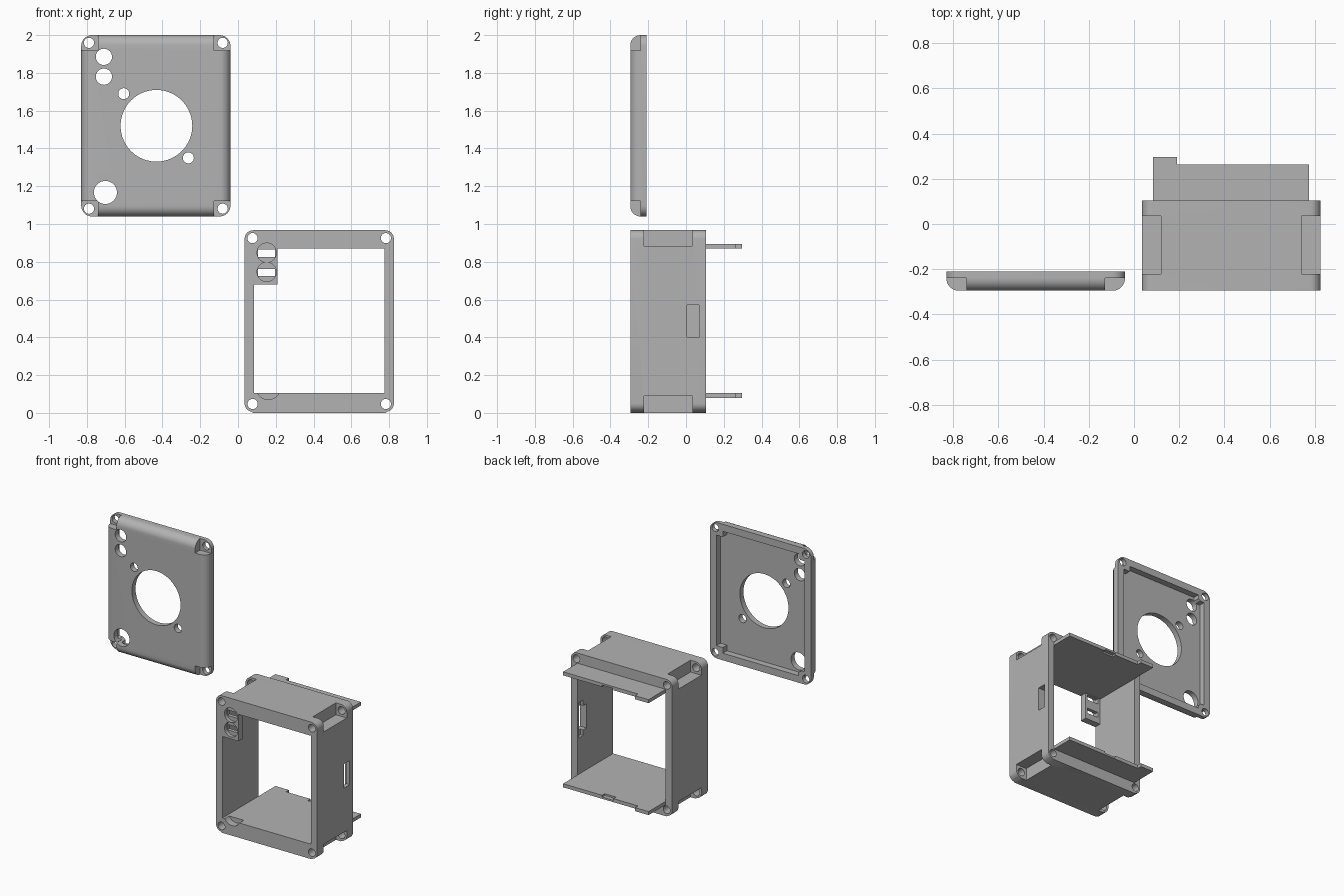
import bpy, bmesh, math

cube = bpy.data.objects.get("Cube")
if cube:
    bpy.data.objects.remove(cube)

grey = bpy.data.materials.new("grey plastic")
grey.use_nodes = True
COLOR = (0.45, 0.45, 0.45, 1)
grey.diffuse_color = COLOR
grey.node_tree.nodes["Principled BSDF"].inputs["Base Color"].default_value = COLOR

FRONT = -0.295


def prism(name, outline, y0, y1, round_front=0):
    """Extrude an x-z outline from y0 to y1, optionally rounding the front rim."""
    bm = bmesh.new()
    face = bm.faces.new([bm.verts.new((x, y0, z)) for x, z in outline])
    extruded = bmesh.ops.extrude_face_region(bm, geom=[face], use_keep_orig=True)
    moved = [v for v in extruded["geom"] if isinstance(v, bmesh.types.BMVert)]
    bmesh.ops.translate(bm, verts=moved, vec=(0, y1 - y0, 0))
    bmesh.ops.recalc_face_normals(bm, faces=bm.faces)
    if round_front:
        rim = [e for e in bm.edges if all(abs(v.co.y - y0) < 1e-5 for v in e.verts)]
        bmesh.ops.bevel(bm, geom=rim, offset=round_front, segments=8,
                        profile=0.5, affect='EDGES')
    mesh = bpy.data.meshes.new(name)
    bm.to_mesh(mesh)
    bm.free()
    mesh.materials.append(grey)
    obj = bpy.data.objects.new(name, mesh)
    bpy.context.collection.objects.link(obj)
    return obj


def rect(x0, x1, z0, z1):
    return [(x0, z0), (x1, z0), (x1, z1), (x0, z1)]


def circle(x, z, r, n=40):
    return [(x + r * math.cos(i * math.tau / n), z + r * math.sin(i * math.tau / n))
            for i in range(n)]


def rounded(x0, x1, z0, z1, r, steps=8):
    points = []
    centres = [(x1 - r, z1 - r), (x0 + r, z1 - r), (x0 + r, z0 + r), (x1 - r, z0 + r)]
    for q, (cx, cz) in enumerate(centres):
        for i in range(steps + 1):
            a = (q + i / steps) * math.pi / 2
            points.append((cx + r * math.cos(a), cz + r * math.sin(a)))
    return points


def cut(obj, outline, y0, y1):
    """Subtract a prism from the object."""
    cutter = prism("cutter", outline, y0, y1)
    cutter.hide_render = True
    mod = obj.modifiers.new("cut", 'BOOLEAN')
    mod.operation, mod.solver, mod.object = 'DIFFERENCE', 'EXACT', cutter
    bpy.context.view_layer.objects.active = obj
    bpy.ops.object.modifier_apply(modifier=mod.name)
    bpy.data.objects.remove(cutter)


def smooth(obj):
    bpy.ops.object.select_all(action='DESELECT')
    obj.select_set(True)
    bpy.context.view_layer.objects.active = obj
    bpy.ops.object.shade_smooth_by_angle(angle=math.radians(30))


def corners(x0, x1, z0, z1):
    """Each corner with the direction pointing out of the part."""
    return [(x, z, sx, sz) for x, sx in ((x0, -1), (x1, 1))
            for z, sz in ((z0, -1), (z1, 1))]


def corner_block(x, z, sx, sz, size_x, size_z):
    xs = sorted((x - sx * size_x, x + sx * 0.05))
    zs = sorted((z - sz * size_z, z + sz * 0.05))
    return rect(*xs, *zs)


# Front cover plate with a softly rounded front rim
PX0, PX1, PZ0, PZ1 = -0.83, -0.04, 1.04, 2.0
cover = prism("cover_plate", rounded(PX0, PX1, PZ0, PZ1, 0.057), FRONT, -0.21, 0.054)

# Recess behind the cover, stepping in around the corner bosses
xi, xb, zi, zb = 0.05, 0.1, 0.05, 0.09
recess = [(PX0 + xb, PZ0 + zi), (PX1 - xb, PZ0 + zi), (PX1 - xb, PZ0 + zb),
          (PX1 - xi, PZ0 + zb), (PX1 - xi, PZ1 - zb), (PX1 - xb, PZ1 - zb),
          (PX1 - xb, PZ1 - zi), (PX0 + xb, PZ1 - zi), (PX0 + xb, PZ1 - zb),
          (PX0 + xi, PZ1 - zb), (PX0 + xi, PZ0 + zb), (PX0 + xb, PZ0 + zb)]
cut(cover, recess, -0.255, -0.1)

# Screw seats and screw holes of the cover
for x, z, sx, sz in corners(PX0, PX1, PZ0, PZ1):
    cut(cover, corner_block(x, z, sx, sz, 0.088, 0.082), -0.4, -0.24)
    cut(cover, circle(x - sx * 0.041, z - sz * 0.041, 0.027, 24), -0.4, -0.1)

# Large opening, mounting holes, button holes and knob hole
for x, z, r in ((-0.432, 1.52, 0.19), (-0.605, 1.69, 0.029), (-0.263, 1.35, 0.029),
                (-0.71, 1.885, 0.043), (-0.71, 1.78, 0.043), (-0.702, 1.167, 0.061)):
    cut(cover, circle(x, z, r), -0.4, -0.1)
smooth(cover)

# Housing frame; its opening leaves a button bracket in the upper corner
BX0, BX1, BZ0, BZ1, BACK = 0.035, 0.825, 0.005, 0.967, 0.105
frame = prism("housing_frame", rounded(BX0, BX1, BZ0, BZ1, 0.045), FRONT, BACK)
opening = [(0.085, 0.105), (0.775, 0.105), (0.775, 0.87),
           (0.21, 0.87), (0.21, 0.68), (0.085, 0.68)]
cut(frame, opening, -0.4, 0.2)
cut(frame, rect(0.085, 0.25, 0.6, 0.87), -0.245, 0.2)

# Screw notches and screw holes of the housing
for x, z, sx, sz in corners(BX0, BX1, BZ0, BZ1):
    cut(frame, corner_block(x, z, sx, sz, 0.085, 0.084), -0.222, 0.035)
    cut(frame, circle(x - sx * 0.042, z - sz * 0.042, 0.027, 24), -0.4, 0.2)

# Button pockets with slots, and the knob clearance
for z in (0.848, 0.746):
    cut(frame, circle(0.152, z, 0.051), -0.4, -0.27)
    cut(frame, rect(0.106, 0.196, z - 0.022, z + 0.016), -0.4, -0.2)
cut(frame, circle(0.16, 0.135, 0.064), -0.4, -0.245)

# Side slot with a taller pocket on the inner wall
cut(frame, rect(0.7, 0.9, 0.4, 0.57), 0.005, 0.068)
cut(frame, rect(0.7, 0.797, 0.36, 0.61), 0.04, 0.085)
smooth(frame)

# Rear tongues, each with a longer end and a shallow latch notch
for name, z0, z1, n0, n1 in (("lower_tongue", 0.08, 0.105, 0.093, 0.2),
                             ("upper_tongue", 0.87, 0.895, 0.8, 0.882)):
    tongue = prism(name, rect(0.085, 0.775, z0, z1), BACK, 0.296)
    cut(tongue, rect(0.19, 0.9, z0 - 0.1, z1 + 0.1), 0.264, 0.4)
    cut(tongue, rect(0.38, 0.47, n0, n1), 0.235, 0.4)

# Place the assembly on the ground
for obj in bpy.context.scene.objects:
    if obj.type == 'MESH' and obj.name in ("cover_plate", "housing_frame",
                                           "lower_tongue", "upper_tongue"):
        for v in obj.data.vertices:
            v.co.z -= 0.005 if obj.name == "housing_frame" and v.co.z < 0.0051 else 0
